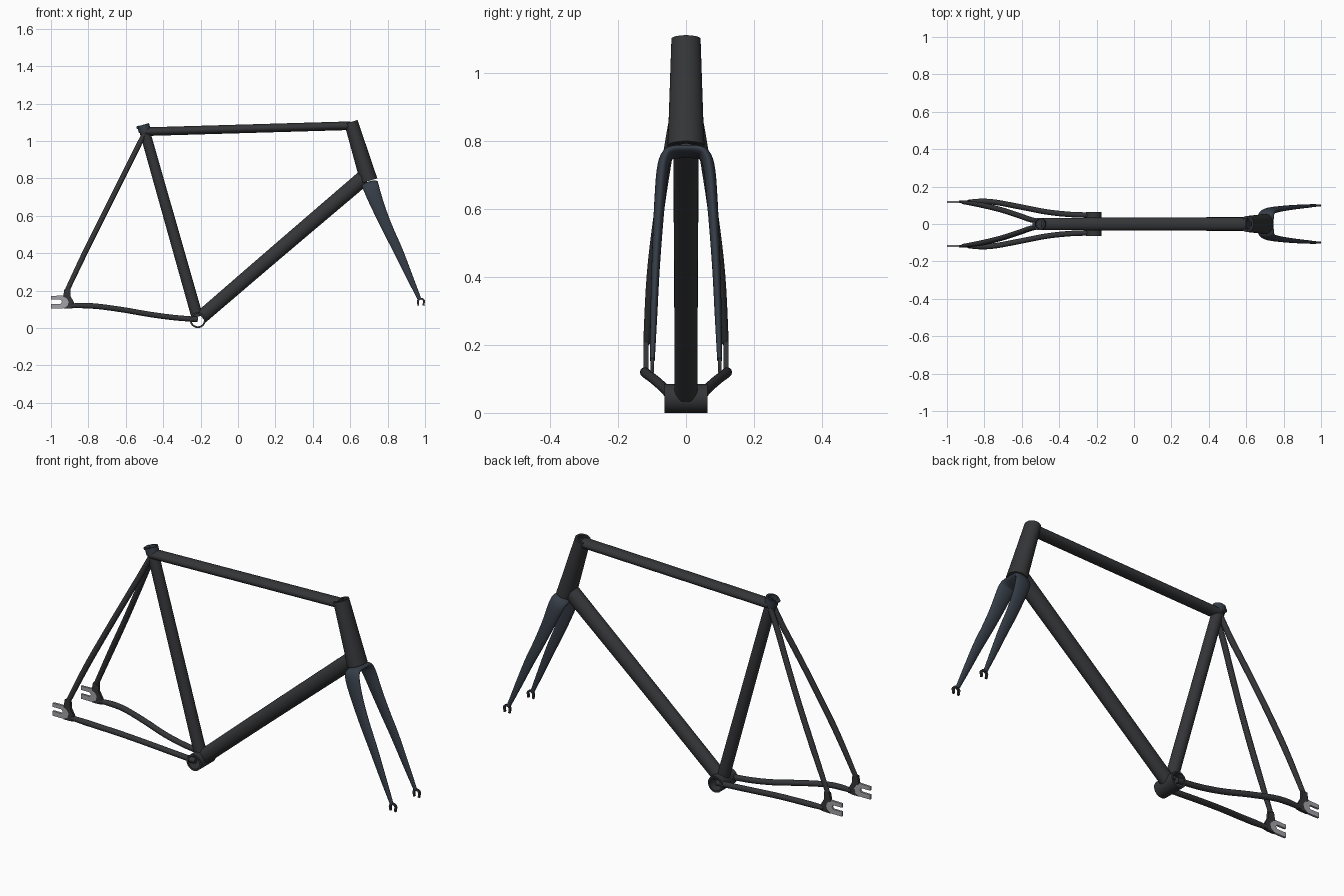
import bpy, bmesh, math
from mathutils import Vector

if "Cube" in bpy.data.objects:
    bpy.data.objects.remove(bpy.data.objects["Cube"])


def material(name, rgb):
    m = bpy.data.materials.new(name)
    m.diffuse_color = (*rgb, 1)
    m.use_nodes = True
    m.node_tree.nodes["Principled BSDF"].inputs["Base Color"].default_value = m.diffuse_color
    return m


BLACK = material("black_paint", (0.035, 0.036, 0.039))
BLUE = material("dark_blue_paint", (0.036, 0.046, 0.062))
STEEL = material("steel", (0.36, 0.36, 0.39))


def finish(name, bm, mat, mirror=False, angle=40):
    bmesh.ops.recalc_face_normals(bm, faces=bm.faces)
    me = bpy.data.meshes.new(name)
    bm.to_mesh(me)
    bm.free()
    me.materials.append(mat)
    ob = bpy.data.objects.new(name, me)
    bpy.context.collection.objects.link(ob)
    bpy.ops.object.select_all(action='DESELECT')
    ob.select_set(True)
    bpy.context.view_layer.objects.active = ob
    bpy.ops.object.shade_smooth_by_angle(angle=math.radians(angle))
    if mirror:
        mod = ob.modifiers.new("mirror", 'MIRROR')
        mod.use_axis = (False, True, False)
        mod.use_mirror_merge = False
    return ob


def bridge(bm, rings, closed=False):
    n = len(rings[0])
    pairs = list(zip(rings, rings[1:]))
    if closed:
        pairs.append((rings[-1], rings[0]))
    for a, b in pairs:
        for i in range(n):
            j = (i + 1) % n
            bm.faces.new((a[i], a[j], b[j], b[i]))


def resample(keys, steps):
    # Catmull-Rom through rows of x, y, z, half-width u, half-width v
    rows = []
    last = len(keys) - 1
    for i in range(last):
        p = [keys[max(0, min(last, i + k))] for k in (-1, 0, 1, 2)]
        for s in range(steps):
            t = s / steps
            rows.append([0.5 * (2 * b + (c - a) * t + (2 * a - 5 * b + 4 * c - d) * t * t
                                + (3 * b - a - 3 * c + d) * t ** 3) for a, b, c, d in zip(*p)])
    rows.append(list(keys[-1]))
    return rows


def sweep(name, keys, mat, ref=(0, 1, 0), steps=5, sides=24, mirror=False):
    # oval section swept along a path; first half-width lies along ref
    rows = resample(keys, steps) if len(keys) > 2 else keys
    bm = bmesh.new()
    rings = []
    for i, r in enumerate(rows):
        t = (Vector(rows[min(i + 1, len(rows) - 1)][:3]) - Vector(rows[max(i - 1, 0)][:3])).normalized()
        u = Vector(ref)
        u = (u - t * u.dot(t)).normalized()
        v = t.cross(u)
        rings.append([bm.verts.new(Vector(r[:3]) + u * (r[3] * math.cos(a)) + v * (r[4] * math.sin(a)))
                      for a in (2 * math.pi * k / sides for k in range(sides))])
    bridge(bm, rings)
    bm.faces.new(rings[0])
    bm.faces.new(rings[-1])
    return finish(name, bm, mat, mirror)


def turned(name, p0, p1, profile, mat, oval=1.0, sides=32):
    # closed profile of (radius, fraction along axis) turned about p0-p1
    p0, p1 = Vector(p0), Vector(p1)
    d = (p1 - p0).normalized()
    u = Vector((0, 1, 0)) if abs(d.y) < 0.9 else Vector((1, 0, 0))
    v = d.cross(u)
    bm = bmesh.new()
    rings = [[bm.verts.new(p0.lerp(p1, f) + u * (r * oval * math.cos(a)) + v * (r * math.sin(a)))
              for a in (2 * math.pi * k / sides for k in range(sides))] for r, f in profile]
    bridge(bm, rings, closed=True)
    return finish(name, bm, mat)


def plate(name, outline, y, thick, mat):
    # flat side-view outline given thickness in y, on both sides
    bm = bmesh.new()
    f = bm.faces.new([bm.verts.new((x, y - thick / 2, z)) for x, z in outline])
    top = bmesh.ops.extrude_face_region(bm, geom=[f])
    bmesh.ops.translate(bm, vec=(0, thick, 0),
                        verts=[g for g in top["geom"] if isinstance(g, bmesh.types.BMVert)])
    return finish(name, bm, mat, mirror=True, angle=30)


# Main tubes
sweep("seat_tube", [(-0.218, 0, 0.06, 0.031, 0.031), (-0.501, 0, 1.06, 0.028, 0.028)], BLACK)
sweep("top_tube", [(-0.497, 0, 1.05, 0.033, 0.023), (0.60, 0, 1.082, 0.035, 0.023)], BLACK)
sweep("down_tube", [(-0.195, 0, 0.06, 0.034, 0.037), (0.20, 0, 0.40, 0.035, 0.039),
                    (0.672, 0, 0.803, 0.038, 0.042)], BLACK)

# Head tube and bottom bracket shell
turned("head_tube", (0.700, 0, 0.787), (0.604, 0, 1.102),
       [(0.047, 0), (0.044, 0.25), (0.037, 1), (0.027, 1), (0.030, 0)], BLACK, oval=1.16)
turned("bottom_bracket_shell", (-0.215, -0.063, 0.0425), (-0.215, 0.063, 0.0425),
       [(0.0425, 0), (0.0425, 1), (0.033, 1), (0.033, 0)], BLACK)
turned("steerer_tube", (0.700, 0, 0.787), (0.607, 0, 1.092),
       [(0.028, 0), (0.028, 1), (0.021, 1), (0.021, 0)], BLUE)

# Seat collar with its binder bolt
turned("seat_collar", (-0.498, 0, 1.052), (-0.508, 0, 1.087),
       [(0.033, 0), (0.033, 1), (0.024, 1), (0.024, 0)], BLUE)
sweep("collar_bolt", [(-0.534, -0.015, 1.073, 0.009, 0.009), (-0.534, 0.015, 1.073, 0.009, 0.009)],
      BLUE, ref=(1, 0, 0), sides=12)

# Rear stays
R = 0.0145
sweep("chainstay", [(-0.215, 0.047, 0.046, R, R), (-0.34, 0.051, 0.056, R, R),
                    (-0.47, 0.065, 0.073, R, R), (-0.61, 0.092, 0.097, R, R),
                    (-0.74, 0.116, 0.115, R, R), (-0.82, 0.121, 0.120, R, R),
                    (-0.89, 0.118, 0.120, 0.011, 0.012)], BLACK, sides=16, mirror=True)
sweep("seatstay", [(-0.503, 0.014, 1.035, 0.013, 0.013), (-0.555, 0.024, 0.93, R, R),
                   (-0.62, 0.047, 0.80, R, R), (-0.715, 0.077, 0.61, R, R),
                   (-0.815, 0.101, 0.41, R, R), (-0.912, 0.116, 0.205, 0.010, 0.013)],
      BLACK, sides=16, mirror=True)

# Rear dropouts: dark lug around a slotted steel plate
plate("rear_dropout_lug", [(-0.935, 0.168), (-0.928, 0.21), (-0.897, 0.212), (-0.895, 0.17),
                           (-0.876, 0.136), (-0.872, 0.108), (-0.90, 0.104), (-0.935, 0.104),
                           (-0.912, 0.118), (-0.905, 0.14), (-0.915, 0.158)], 0.118, 0.014, BLACK)
plate("rear_dropout_plate", [(-1, 0.172), (-0.935, 0.174), (-0.91, 0.162), (-0.90, 0.14),
                             (-0.908, 0.117), (-0.935, 0.105), (-1, 0.105), (-1, 0.13),
                             (-0.948, 0.13), (-0.941, 0.141), (-0.948, 0.152), (-1, 0.152)],
      0.118, 0.011, STEEL)

# Fork: one sweep from tip to tip across the crown
half = [(0.970, 0.099, 0.155, 0.010, 0.007), (0.915, 0.095, 0.28, 0.018, 0.010),
        (0.856, 0.090, 0.414, 0.025, 0.012), (0.803, 0.084, 0.525, 0.029, 0.014),
        (0.757, 0.077, 0.63, 0.034, 0.016), (0.726, 0.070, 0.71, 0.040, 0.017),
        (0.712, 0.060, 0.75, 0.043, 0.017), (0.706, 0.042, 0.767, 0.044, 0.016)]
other = [(x, -y, z, a, b) for x, y, z, a, b in reversed(half)]
sweep("fork", half + [(0.705, 0, 0.770, 0.044, 0.015)] + other, BLUE, ref=(0.954, 0, 0.3), sides=28)

# Fork tips: horseshoes open at the bottom
cx, cz = 0.978, 0.142
arc = [math.radians(-20 + 220 * k / 12) for k in range(13)]
shoe = [(cx + 0.022 * math.cos(a), cz + 0.020 * math.sin(a)) for a in arc]
shoe += [(cx - 0.018, 0.119), (cx - 0.009, 0.121)]
shoe += [(cx + 0.011 * math.cos(a), cz + 0.010 * math.sin(a)) for a in reversed(arc)]
shoe += [(cx + 0.009, 0.121), (cx + 0.018, 0.119)]
plate("fork_dropout", shoe, 0.099, 0.010, BLACK)
